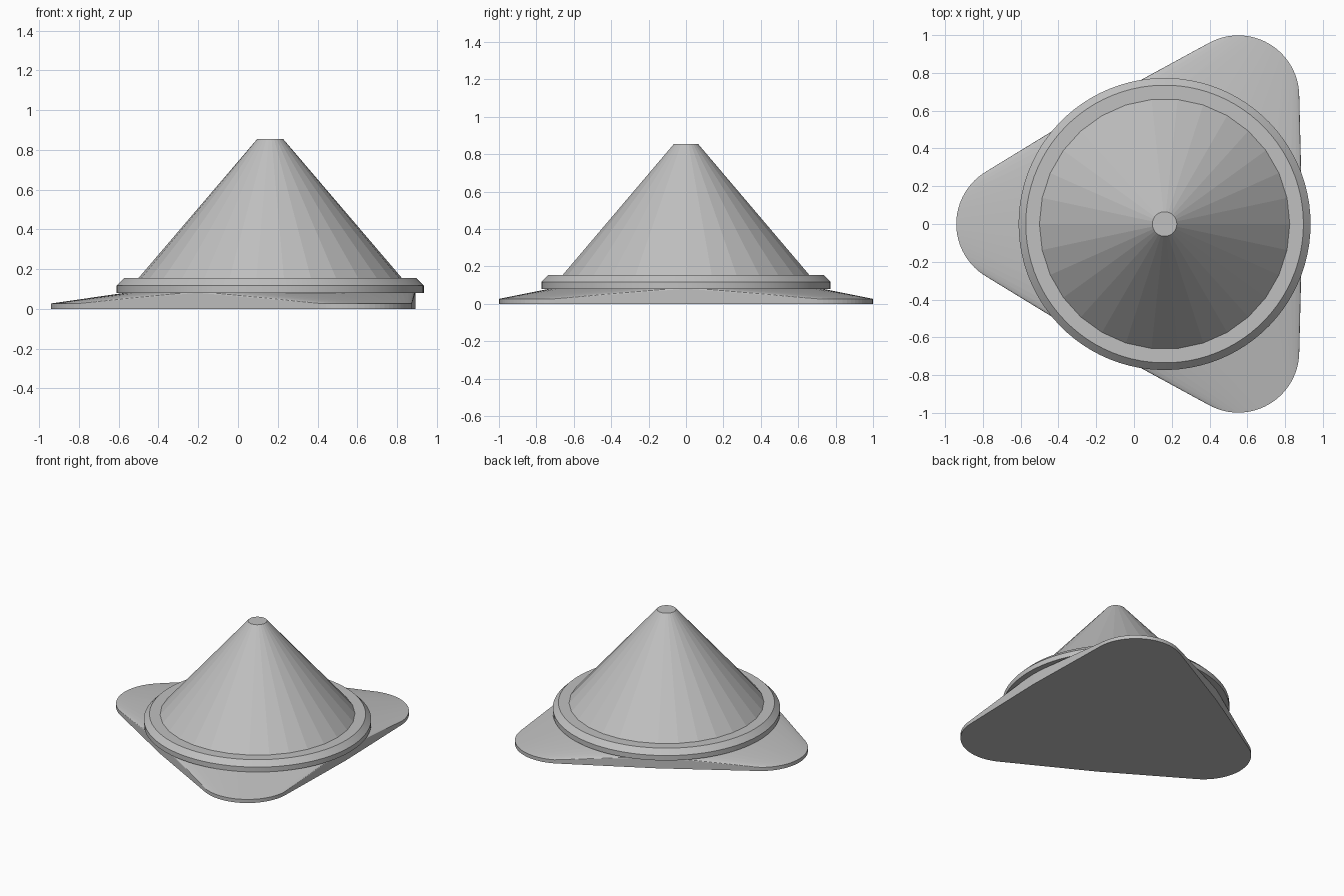
import bpy
import bmesh
from math import cos, sin, pi, radians

default = bpy.data.objects.get("Cube")
if default:
    bpy.data.objects.remove(default, do_unlink=True)

CX = 0.162  # axis of the cone and ring

grey = bpy.data.materials.new("plain_grey")
grey.use_nodes = True
colour = (0.53, 0.53, 0.53, 1)
grey.diffuse_color = colour
grey.node_tree.nodes["Principled BSDF"].inputs["Base Color"].default_value = colour


def circle(bm, x, y, z, r, count):
    return [bm.verts.new((x + r * cos(2 * pi * i / count),
                          y + r * sin(2 * pi * i / count), z))
            for i in range(count)]


def finish(name, bm, smooth=False):
    bmesh.ops.recalc_face_normals(bm, faces=bm.faces)
    mesh = bpy.data.meshes.new(name)
    bm.to_mesh(mesh)
    bm.free()
    mesh.materials.append(grey)
    obj = bpy.data.objects.new(name, mesh)
    bpy.context.collection.objects.link(obj)
    if smooth:
        bpy.ops.object.select_all(action='DESELECT')
        obj.select_set(True)
        bpy.context.view_layer.objects.active = obj
        bpy.ops.object.shade_smooth_by_angle(angle=radians(20))
    return obj


def turned(name, profile, count, smooth=False):
    """Closed solid from (radius, height) pairs around the axis."""
    bm = bmesh.new()
    rings = [circle(bm, CX, 0, z, r, count) for r, z in profile]
    for a, b in zip(rings, rings[1:]):
        for i in range(count):
            j = (i + 1) % count
            bm.faces.new((a[i], a[j], b[j], b[i]))
    bm.faces.new(rings[0])
    bm.faces.new(rings[-1])
    return finish(name, bm, smooth)


# Three-lobed base: hull of a taller central disc and three thin lobes
bm = bmesh.new()
for z in (0, 0.081):
    circle(bm, CX, 0, z, 0.73, 60)
for angle in (60, 180, 300):
    a = radians(angle)
    for z in (0, 0.027):
        circle(bm, CX + 0.78 * cos(a), 0.78 * sin(a), z, 0.323, 72)
hull = bmesh.ops.convex_hull(bm, input=bm.verts)
spare = {v for v in hull["geom_interior"] + hull["geom_unused"]
         if isinstance(v, bmesh.types.BMVert)}
bmesh.ops.delete(bm, geom=list(spare), context='VERTS')
bmesh.ops.dissolve_limit(bm, angle_limit=radians(0.1),
                         verts=bm.verts, edges=bm.edges)
finish("lobed_base", bm)

# Chamfered ring resting on the base
turned("chamfered_ring",
       [(0.773, 0.08), (0.773, 0.117), (0.735, 0.155)], 90, smooth=True)

# Faceted cone with a small flat tip
turned("cone", [(0.667, 0.15), (0.065, 0.855)], 30)
